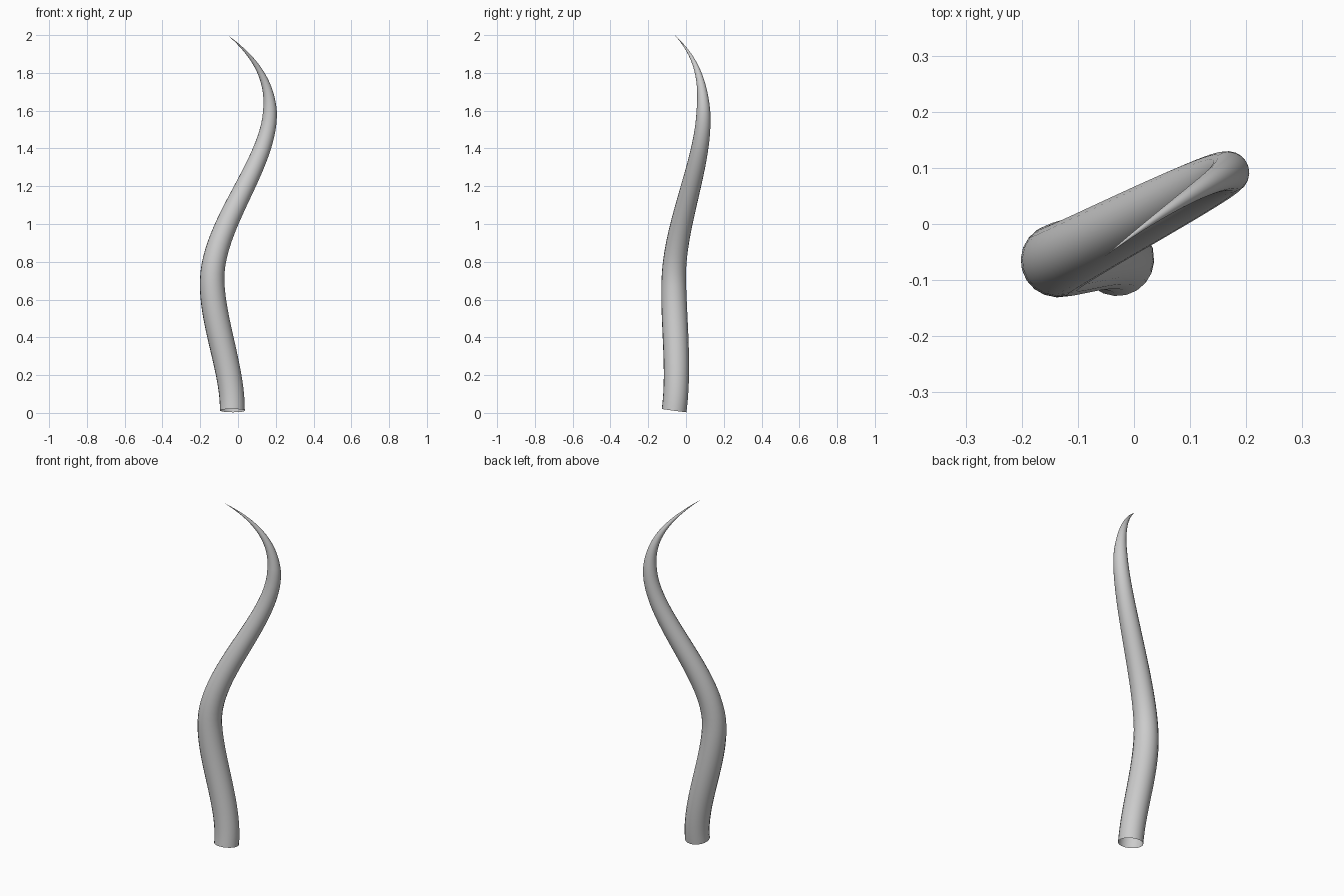
import bpy

if "Cube" in bpy.data.objects:
    bpy.data.objects.remove(bpy.data.objects["Cube"])

# Spine knots: position, incoming handle, outgoing handle, relative thickness
knots = [
    ((-0.03, -0.063, 0.012), (-0.03, -0.09, -0.19), (-0.028, -0.034, 0.23), 1.0),
    ((-0.137, -0.065, 0.70), (-0.137, -0.066, 0.48), (-0.137, -0.064, 1.00), 0.98),
    ((0.169, 0.092, 1.60), (0.169, 0.096, 1.32), (0.169, 0.090, 1.76), 0.55),
    ((-0.055, -0.06, 2.0), (0.09, 0.055, 1.885), (-0.15, -0.14, 2.08), 0.0),
]

# Tapered, open-ended tube swept along the spine
curve = bpy.data.curves.new("tendril", 'CURVE')
curve.dimensions = '3D'
curve.resolution_u = 24
curve.bevel_depth = 0.066
curve.bevel_resolution = 8
curve.use_fill_caps = False
spline = curve.splines.new('BEZIER')
spline.radius_interpolation = 'CARDINAL'
spline.bezier_points.add(len(knots) - 1)
for point, (co, left, right, radius) in zip(spline.bezier_points, knots):
    point.handle_left_type = point.handle_right_type = 'FREE'
    point.co, point.handle_left, point.handle_right = co, left, right
    point.radius = radius
tendril = bpy.data.objects.new("tendril", curve)
bpy.context.collection.objects.link(tendril)

# Turn the sweep into a smooth mesh
bpy.context.view_layer.objects.active = tendril
tendril.select_set(True)
bpy.ops.object.convert(target='MESH')
bpy.ops.object.shade_smooth()
